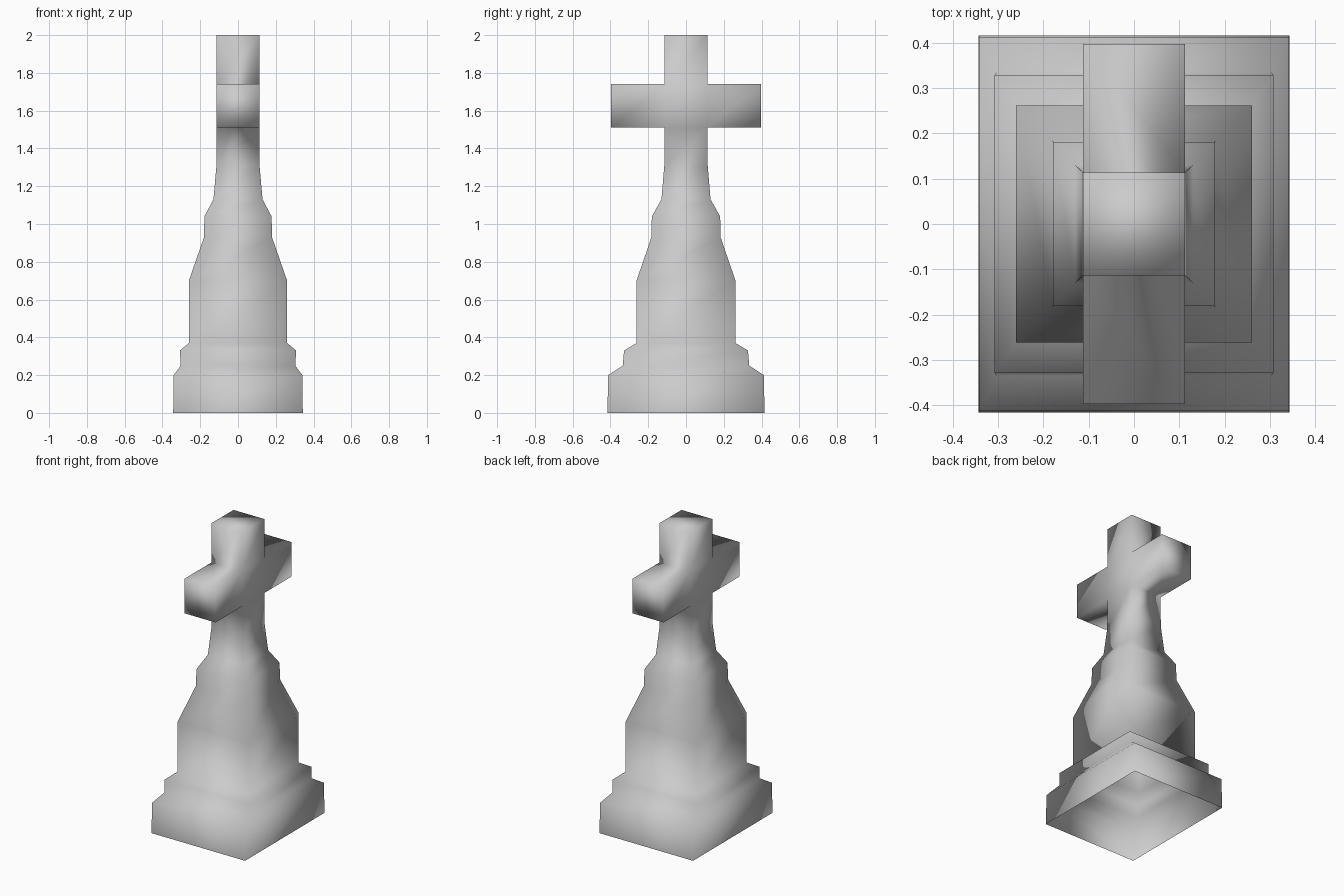
import bpy, bmesh

if "Cube" in bpy.data.objects:
    bpy.data.objects.remove(bpy.data.objects["Cube"])

# Rectangular cross-sections from the ground up: half width x, half depth y, height
SECTIONS = [
    (0.343, 0.416, 0.00), (0.341, 0.412, 0.20),    # plinth
    (0.303, 0.335, 0.25), (0.308, 0.328, 0.33),    # step
    (0.260, 0.262, 0.37), (0.260, 0.262, 0.70),    # pedestal block
    (0.180, 0.183, 0.93), (0.178, 0.181, 1.04),    # collar
    (0.130, 0.130, 1.13), (0.114, 0.115, 1.31),    # neck
    (0.113, 0.114, 1.51), (0.113, 0.114, 1.74),    # crossing
    (0.113, 0.114, 2.00),                          # top of the cross
]
ARM_REACH = 0.397

bm = bmesh.new()


def ring(hx, hy, z):
    return [bm.verts.new((sx * hx, sy * hy, z))
            for sx, sy in ((-1, -1), (1, -1), (1, 1), (-1, 1))]


# Stacked shaft, open underneath
rings = [ring(*s) for s in SECTIONS]
arm_faces = []
for level, (low, high) in enumerate(zip(rings, rings[1:])):
    for i in range(4):
        j = (i + 1) % 4
        face = bm.faces.new((low[i], low[j], high[j], high[i]))
        if SECTIONS[level][2] == 1.51 and i in (0, 2):
            arm_faces.append(face)
bm.faces.new(rings[-1])

# Cross arms pulled out along y
for face in bmesh.ops.extrude_discrete_faces(bm, faces=arm_faces)["faces"]:
    for v in face.verts:
        v.co.y = ARM_REACH if v.co.y > 0 else -ARM_REACH

# Soft shading over the whole surface
for face in bm.faces:
    face.smooth = True
bmesh.ops.recalc_face_normals(bm, faces=bm.faces[:])

mesh = bpy.data.meshes.new("cross_monument")
bm.to_mesh(mesh)
bm.free()
monument = bpy.data.objects.new("cross_monument", mesh)
bpy.context.collection.objects.link(monument)
